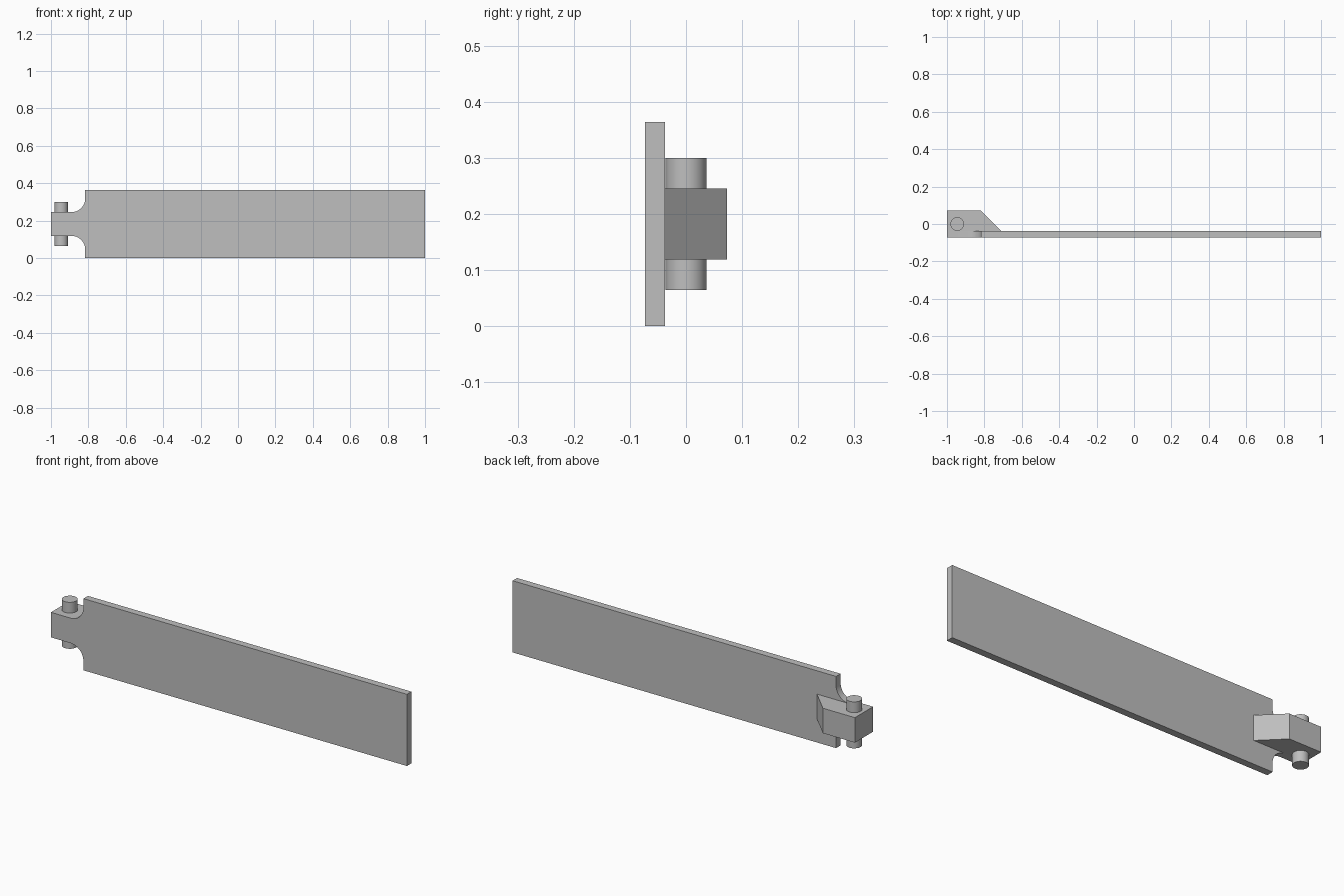
import bpy, bmesh, math
from mathutils import Vector

cube = bpy.data.objects.get("Cube")
if cube:
    bpy.data.objects.remove(cube, do_unlink=True)

grey = bpy.data.materials.new("plain grey")
grey.use_nodes = True
colour = (0.52, 0.52, 0.52, 1)
grey.diffuse_color = colour
grey.node_tree.nodes["Principled BSDF"].inputs["Base Color"].default_value = colour

MID = 0.182          # height of the mirror plane
HALF_TAB = 0.0635    # half height of the hinge tab
FRONT, BACK = -0.073, -0.037


def extrude(name, points, direction):
    """Extrude a closed planar outline into a solid object."""
    bm = bmesh.new()
    face = bm.faces.new([bm.verts.new(p) for p in points])
    new = bmesh.ops.extrude_face_region(bm, geom=[face])["geom"]
    verts = [v for v in new if isinstance(v, bmesh.types.BMVert)]
    bmesh.ops.translate(bm, verts=verts, vec=Vector(direction))
    bmesh.ops.recalc_face_normals(bm, faces=bm.faces)
    mesh = bpy.data.meshes.new(name)
    bm.to_mesh(mesh)
    bm.free()
    mesh.materials.append(grey)
    obj = bpy.data.objects.new(name, mesh)
    bpy.context.collection.objects.link(obj)
    return obj


def smooth(obj):
    bpy.ops.object.select_all(action="DESELECT")
    obj.select_set(True)
    bpy.context.view_layer.objects.active = obj
    bpy.ops.object.shade_smooth_by_angle(angle=math.radians(30))


# Long plate narrowing to a tab through two concave fillets
radius, shoulder, steps = 0.073, -0.817, 12
upper = [(1, MID), (shoulder, MID)]
for i in range(steps + 1):
    a = math.pi / 2 * i / steps
    upper.append((shoulder - radius + radius * math.cos(a),
                  HALF_TAB + radius - radius * math.sin(a)))
upper.append((-1, HALF_TAB))
outline = upper + [(x, -h) for x, h in reversed(upper)]
plate = extrude("plate", [(x, FRONT, MID + h) for x, h in outline],
                (0, BACK - FRONT, 0))
smooth(plate)

# Hinge block with a sloped end on the back of the plate
profile = [(-1, BACK), (-0.71, BACK), (-0.82, 0.073), (-1, 0.073)]
extrude("hinge_block", [(x, y, MID - HALF_TAB) for x, y in profile],
        (0, 0, 2 * HALF_TAB))

# Pin standing out above and below the block
bpy.ops.mesh.primitive_cylinder_add(vertices=48, radius=0.0365, depth=0.236,
                                    location=(-0.945, 0, MID))
pin = bpy.context.object
pin.name = "hinge_pin"
pin.data.materials.append(grey)
smooth(pin)
